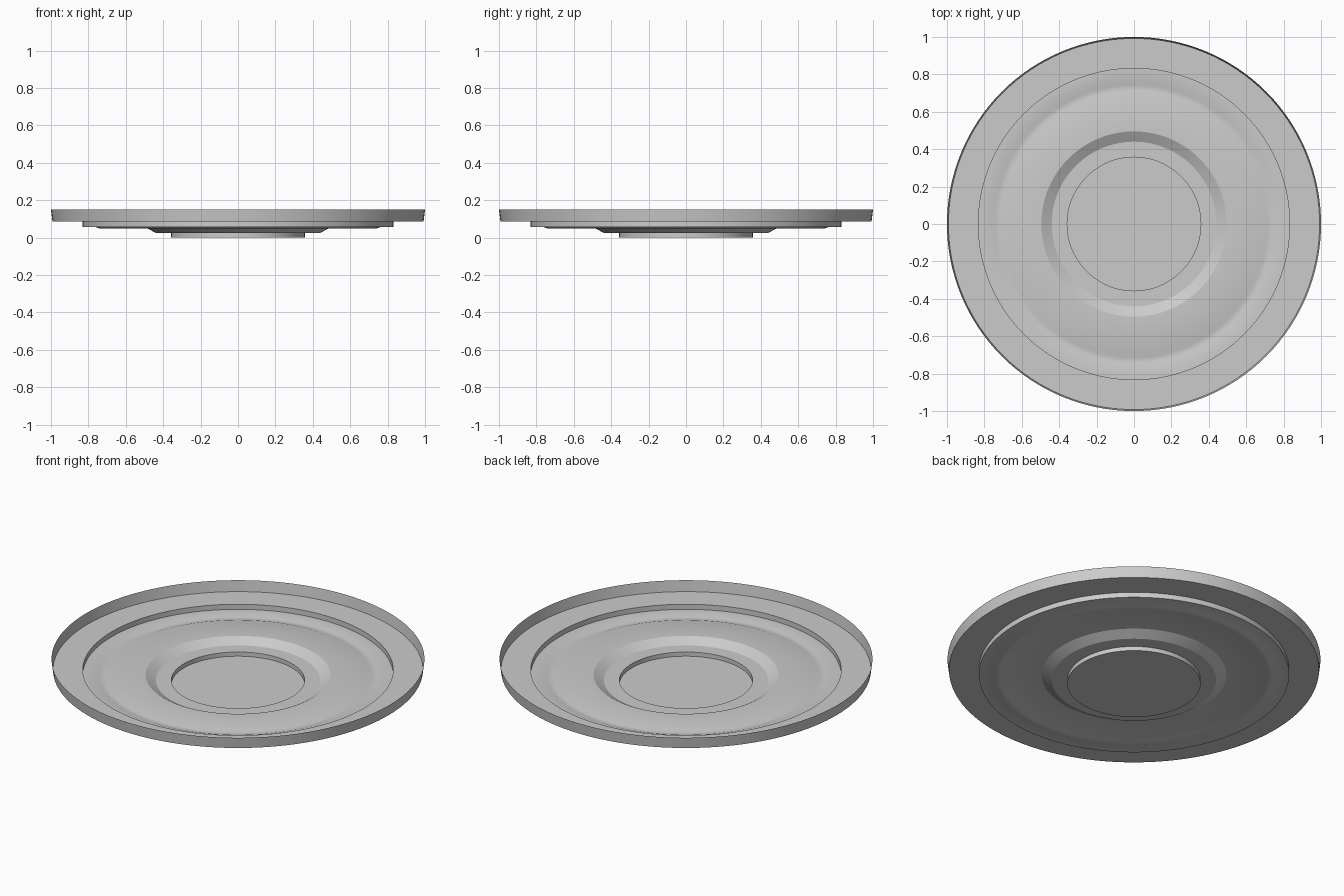
import bpy, bmesh, math

if "Cube" in bpy.data.objects:
    bpy.data.objects.remove(bpy.data.objects["Cube"])

# Cross-section of the thin pressed dish: (radius, height), centre to rim
PROFILE = [
    (0.357, 0.0), (0.357, 0.025),      # central recess
    (0.44, 0.025), (0.495, 0.056),     # sloped well
    (0.697, 0.056), (0.715, 0.05),     # shallow ring groove
    (0.743, 0.05), (0.761, 0.056),
    (0.832, 0.056), (0.832, 0.086),    # stepped ledge
    (0.992, 0.086), (1.0, 0.15),       # upright rim
]
SIDES = 128


def lathe(name, profile, sides):
    bm = bmesh.new()
    rings = []
    for r, z in profile:
        rings.append([bm.verts.new((r * math.cos(2 * math.pi * i / sides),
                                    r * math.sin(2 * math.pi * i / sides), z))
                      for i in range(sides)])
    # Flat floor in the middle
    bm.faces.new(rings[0])
    # Bands between neighbouring rings, facing up and inward
    for a, b in zip(rings, rings[1:]):
        for i in range(sides):
            j = (i + 1) % sides
            bm.faces.new((a[i], b[i], b[j], a[j]))
    mesh = bpy.data.meshes.new(name)
    bm.to_mesh(mesh)
    bm.free()
    obj = bpy.data.objects.new(name, mesh)
    bpy.context.collection.objects.link(obj)
    return obj


dish = lathe("dish", PROFILE, SIDES)
bpy.context.view_layer.objects.active = dish
dish.select_set(True)
bpy.ops.object.shade_smooth_by_angle(angle=math.radians(20))
